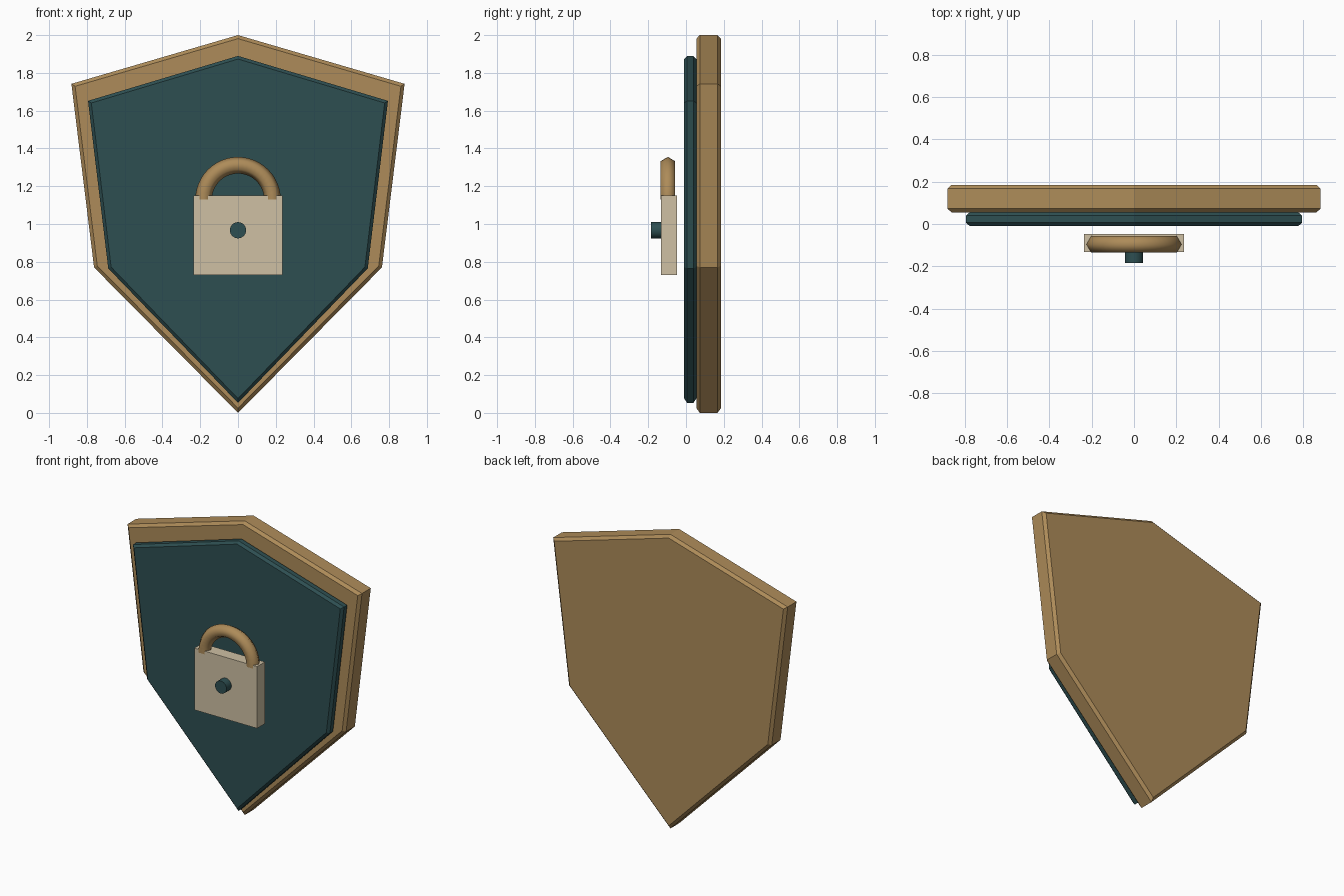
import bpy, bmesh, math
from mathutils import Vector

if "Cube" in bpy.data.objects:
    bpy.data.objects.remove(bpy.data.objects["Cube"])


def material(name, rgb):
    m = bpy.data.materials.new(name)
    m.diffuse_color = (*rgb, 1)
    m.use_nodes = True
    m.node_tree.nodes["Principled BSDF"].inputs["Base Color"].default_value = m.diffuse_color
    return m


bronze = material("bronze", (0.42, 0.26, 0.10))
teal = material("teal", (0.027, 0.078, 0.083))
cream = material("cream", (0.62, 0.53, 0.37))


def add_object(name, bm, mat):
    bmesh.ops.recalc_face_normals(bm, faces=bm.faces)
    me = bpy.data.meshes.new(name)
    bm.to_mesh(me)
    bm.free()
    me.materials.append(mat)
    ob = bpy.data.objects.new(name, me)
    bpy.context.collection.objects.link(ob)
    return ob


def plate(name, top, right, bottom, y0, y1, mat, bevel=0.0):
    """Extrude a mirrored outline along y and chamfer the front and back rims."""
    outline = ([(0, top)] if top else []) + right + ([(0, bottom)] if bottom is not None else [])
    outline += [(-x, z) for x, z in reversed(right)]
    bm = bmesh.new()
    face = bm.faces.new([bm.verts.new((x, y0, z)) for x, z in outline])
    ext = bmesh.ops.extrude_face_region(bm, geom=[face], use_keep_orig=True)["geom"]
    moved = [v for v in ext if isinstance(v, bmesh.types.BMVert)]
    bmesh.ops.translate(bm, verts=moved, vec=(0, y1 - y0, 0))
    bmesh.ops.recalc_face_normals(bm, faces=bm.faces)
    if bevel:
        rims = [e for e in bm.edges if abs(e.verts[0].co.y - e.verts[1].co.y) < 1e-5]
        bmesh.ops.bevel(bm, geom=rims, offset=bevel, offset_type='OFFSET',
                        segments=1, profile=0.5, affect='EDGES')
    return add_object(name, bm, mat)


def smooth(ob, angle):
    bpy.ops.object.select_all(action='DESELECT')
    ob.select_set(True)
    bpy.context.view_layer.objects.active = ob
    bpy.ops.object.shade_smooth_by_angle(angle=math.radians(angle))


# Shield: bronze backing and smaller teal face
plate("shield_backing", 2.0, [(0.882, 1.742), (0.762, 0.77)], 0.0,
      0.055, 0.185, bronze, 0.018)
plate("shield_face", 1.89, [(0.794, 1.652), (0.687, 0.765)], 0.053,
      -0.01, 0.055, teal, 0.016)

# Padlock body, standing off the shield face
plate("lock_body", None, [(0.236, 1.15), (0.236, 0.73)], None,
      -0.132, -0.047, cream)

# Shackle: six-sided tube swept around a half circle
R, r, steps, sides = 0.182, 0.044, 24, 6
centre = Vector((0, -0.096, 1.129))
bm = bmesh.new()
rings = []
for i in range(steps + 1):
    a = math.pi * i / steps
    out = Vector((math.cos(a), 0, math.sin(a)))
    ring = []
    for j in range(sides):
        t = math.tau * j / sides
        ring.append(bm.verts.new(centre + out * (R + r * math.cos(t))
                                 + Vector((0, r * math.sin(t), 0))))
    rings.append(ring)
for p, q in zip(rings, rings[1:]):
    for j in range(sides):
        k = (j + 1) % sides
        bm.faces.new((p[j], p[k], q[k], q[j]))
bm.faces.new(rings[0])
bm.faces.new(rings[-1])
smooth(add_object("shackle", bm, bronze), 65)

# Keyhole peg
bpy.ops.mesh.primitive_cylinder_add(vertices=24, radius=0.043, depth=0.07,
                                    location=(0, -0.15, 0.967),
                                    rotation=(math.pi / 2, 0, 0))
peg = bpy.context.object
peg.name = "keyhole_peg"
peg.data.materials.append(teal)
smooth(peg, 30)
